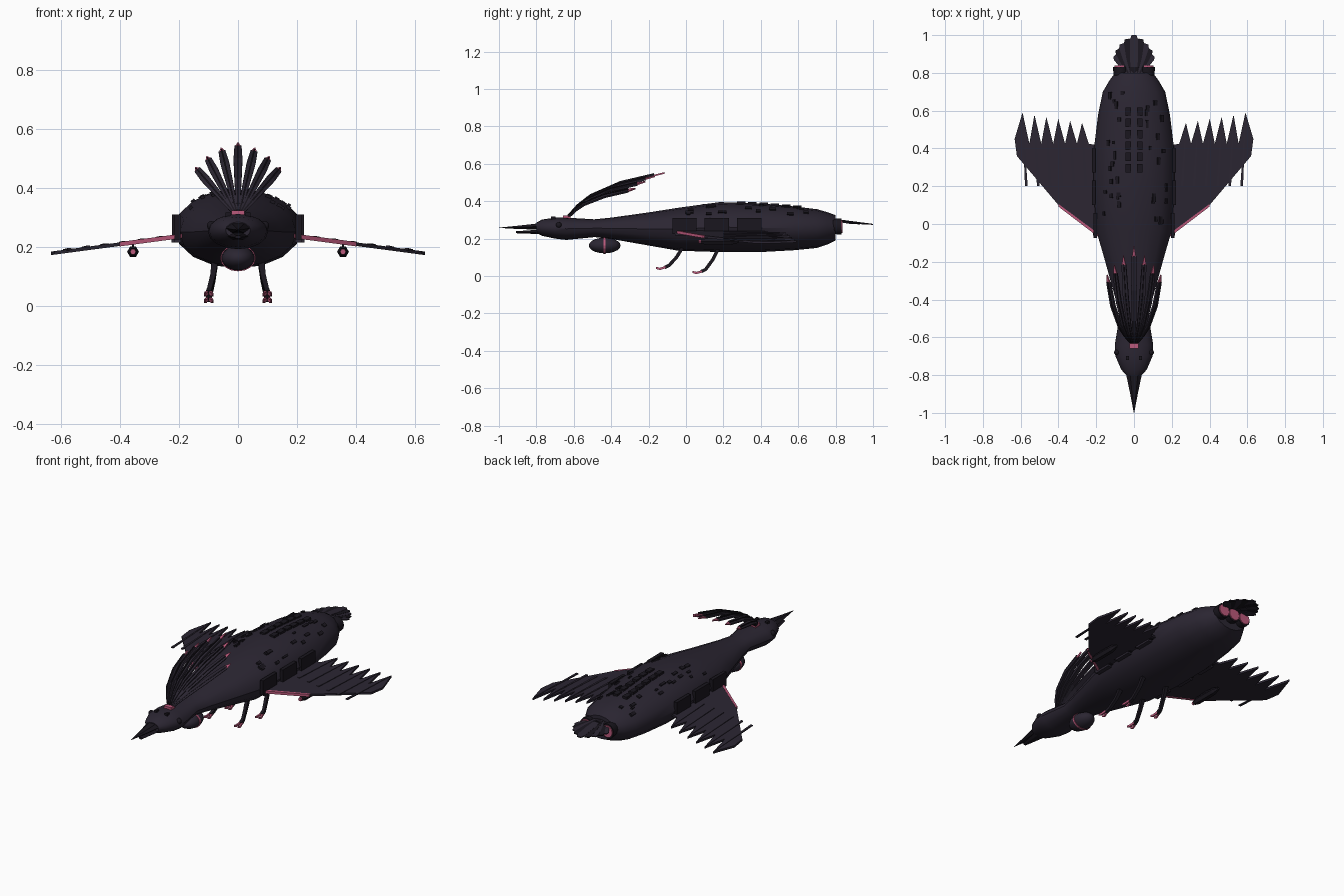
import bpy, bmesh, math, random
from mathutils import Vector, Matrix

if "Cube" in bpy.data.objects:
    bpy.data.objects.remove(bpy.data.objects["Cube"])

random.seed(4)


def material(name, rgb):
    m = bpy.data.materials.new(name)
    m.diffuse_color = (*rgb, 1)
    m.use_nodes = True
    m.node_tree.nodes["Principled BSDF"].inputs["Base Color"].default_value = m.diffuse_color
    return m


DARK = material("dark_plum", (0.024, 0.019, 0.032))
BLACK = material("black", (0.010, 0.008, 0.013))
PINK = material("pink", (0.50, 0.10, 0.20))


def finish(name, bm, mat, smooth=None):
    bmesh.ops.recalc_face_normals(bm, faces=bm.faces)
    me = bpy.data.meshes.new(name)
    bm.to_mesh(me)
    bm.free()
    me.materials.append(mat)
    if smooth:
        me.shade_smooth()
        me.set_sharp_from_angle(angle=math.radians(smooth))
    ob = bpy.data.objects.new(name, me)
    bpy.context.collection.objects.link(ob)
    return ob


def loft(name, rings, mat, smooth=None):
    bm = bmesh.new()
    vs = [[bm.verts.new(p) for p in r] for r in rings]
    n = len(vs[0])
    for a, b in zip(vs, vs[1:]):
        for i in range(n):
            bm.faces.new((a[i], a[(i + 1) % n], b[(i + 1) % n], b[i]))
    bm.faces.new(vs[0])
    bm.faces.new(vs[-1])
    return finish(name, bm, mat, smooth)


def oval(y, w, top, bot, n=16, x=0):
    c, h = (top + bot) / 2, (top - bot) / 2
    return [(x + w * math.cos(2 * math.pi * i / n), y, c + h * math.sin(2 * math.pi * i / n))
            for i in range(n)]


def blade(name, pts, widths, thick, side, mat):
    # flat strip following a path
    pts = [Vector(p) for p in pts]
    side = Vector(side)
    rings = []
    for i, (p, w) in enumerate(zip(pts, widths)):
        t = pts[min(i + 1, len(pts) - 1)] - pts[max(i - 1, 0)]
        up = t.cross(side).normalized() * thick / 2
        s = side * w / 2
        rings.append([p - s - up, p + s - up, p + s + up, p - s + up])
    return loft(name, rings, mat)


def box(name, loc, size, mat, rot=None):
    bm = bmesh.new()
    m = Matrix.Translation(loc) @ (rot or Matrix()) @ Matrix.Diagonal((*size, 1))
    bmesh.ops.create_cube(bm, size=1, matrix=m)
    return finish(name, bm, mat)


def plate(name, outline, zf, thick, mat):
    bm = bmesh.new()
    f = bm.faces.new([bm.verts.new((x, y, zf(x) - thick / 2)) for x, y in outline])
    r = bmesh.ops.extrude_face_region(bm, geom=[f])
    bmesh.ops.translate(bm, vec=(0, 0, thick),
                        verts=[v for v in r["geom"] if isinstance(v, bmesh.types.BMVert)])
    return finish(name, bm, mat)


# body, neck and head: y, half width, top, bottom
SECT = [(-.80, .042, .285, .23), (-.77, .068, .302, .215), (-.70, .098, .312, .20),
        (-.64, .102, .312, .193), (-.49, .077, .303, .208), (-.40, .097, .312, .198),
        (-.20, .152, .34, .163), (-.04, .198, .365, .135), (.18, .215, .395, .128),
        (.40, .212, .388, .128), (.58, .19, .372, .138), (.70, .165, .357, .15),
        (.76, .13, .34, .17), (.80, .10, .325, .19)]
loft("hull", [oval(*s) for s in SECT], DARK, 35)


def surface(y, ang):
    for a, b in zip(SECT, SECT[1:]):
        if a[0] <= y <= b[0]:
            t = (y - a[0]) / (b[0] - a[0])
            w, top, bot = [a[k] + (b[k] - a[k]) * t for k in (1, 2, 3)]
            return Vector((w * math.sin(ang), y, (top + bot) / 2 + (top - bot) / 2 * math.cos(ang)))


# beak
loft("upper_beak", [oval(-.78, .045, .285, .245, 6), oval(-.90, .02, .27, .25, 6),
                    oval(-1.0, .001, .259, .257, 6)], BLACK)
loft("lower_beak", [oval(-.78, .038, .25, .222, 6), oval(-.91, .012, .24, .228, 6)], BLACK)

# roof windows
for row in range(6):
    for x in (-.031, .031):
        y = .295 + row * .06
        box("roof_window", (x, y, surface(y, .14).z + .001), (.03, .045, .014), BLACK)

# scattered hull plates
for i in range(34):
    y, a = random.uniform(.0, .72), random.choice((-1, 1)) * random.uniform(.35, .95)
    box("hull_plate", surface(y, a), (random.uniform(.01, .02), random.uniform(.015, .045), .012),
        BLACK, Matrix.Rotation(a * .8, 4, 'Y'))

# rear engines with glowing nozzles
for x in (-.07, 0, .07):
    loft("engine", [oval(.77, .034, .30, .23, 12, x), oval(.81, .04, .308, .222, 12, x),
                    oval(.832, .04, .308, .222, 12, x)], BLACK, 35)
    loft("engine_glow", [oval(.825, .034, .30, .23, 12, x), oval(.838, .034, .30, .23, 12, x)], PINK)

# tail fan
for i in range(-4, 5):
    a = math.radians(10 * i)
    L = .225 - .07 * abs(i) / 4
    d = Vector((math.sin(a), math.cos(a), -.13))
    o = Vector((0, .775, .305 - .001 * abs(i)))
    blade("tail_feather", [o, o + d * L * .55, o + d * L * .9, o + d * L],
          [.03, .045, .042, .026], .006, (math.cos(a), -math.sin(a), 0), BLACK if i % 2 else DARK)

# crest feathers
PROFILE = [(0, 0), (.055, .06), (.12, .11), (.28, .18), (.46, .222)]
for i in range(-3, 4):
    a = math.radians(13.5 * i)
    k = abs(i) / 3

    def at(y, r):
        r *= 1 - .15 * k
        return (r * math.sin(a) + .004 * i, -.63 + y * (1 - .3 * k), .315 + r * math.cos(a))
    side = (math.cos(a), 0, -math.sin(a))
    blade("crest_feather", [at(*p) for p in PROFILE], [.012, .018, .024, .03, .024], .012, side, DARK)
    blade("crest_quill", [at(y, r + .008) for y, r in PROFILE], [.005] * 5, .01, side, BLACK)
    blade("crest_tip", [at(.455, .221), at(.515, .236)], [.022, .002], .008, side, PINK)
box("crest_base", (0, -.638, .314), (.045, .04, .02), PINK)

# throat pod with ring
bm = bmesh.new()
bmesh.ops.create_uvsphere(bm, u_segments=16, v_segments=10, radius=1,
                          matrix=Matrix.Translation((0, -.435, .163)) @ Matrix.Diagonal((.057, .085, .042, 1)))
finish("throat_pod", bm, DARK, 40)
loft("throat_ring", [oval(y, .06, .208, .118, 16) for y in (-.44, -.43)], PINK)

for s in (-1, 1):
    # wing with saw-tooth feathers
    def wz(x):
        return .235 - (abs(x) - .21) * .133
    tips = [(.59 - .063 * k, .59 - .011 * k) for k in range(6)]
    edge = [(.16, -.07), (.21, -.045), (.40, .10), (.62, .36), (.632, .45)]
    for x, y in tips:
        edge += [(x, y), (x - .036, .425)]
    edge += [(.16, .41)]
    plate("wing", [(s * x, y) for x, y in edge], wz, .012, DARK)
    for x, y in tips:
        blade("wing_feather_rib", [(s * (x - .02), .2, wz(x - .02) + .006), (s * x, y - .02, wz(x) + .005)],
              [.014, .004], .006, (1, 0, 0), DARK)
    plate("wing_edge", [(s * x, y) for x, y in ((.19, -.068), (.40, .092), (.40, .106), (.19, -.05))],
          wz, .015, PINK)

    # gun under wing
    x = s * .355
    loft("wing_gun", [oval(y, r, .184 + r, .184 - r, 6, x)
                      for y, r in ((.08, .012), (.11, .02), (.24, .02), (.28, .008))], BLACK)
    loft("gun_tip", [oval(y, .01, .194, .174, 6, x) for y in (.068, .085)], PINK)
    box("gun_mount", (x, .17, .205), (.008, .06, .03), BLACK)

    # side hatches
    for y, x, w in ((-.008, .205, .13), (.165, .213, .13), (.338, .213, .13)):
        box("side_hatch", (s * x, y, .268), (.02, w, .085), BLACK)
        box("side_hatch_lip", (s * x, y, .222), (.024, w * .8, .012), DARK)

    # eyes
    box("brow_stud", (s * .034, -.71, .307), (.016, .022, .02), BLACK)
    bm = bmesh.new()
    bmesh.ops.create_uvsphere(bm, u_segments=10, v_segments=6, radius=.016,
                              matrix=Matrix.Translation((s * .09, -.68, .272)))
    finish("eye", bm, BLACK, 40)

    # legs with claws
    for y, z in ((-.03, .022), (.165, 0)):
        blade("leg", [(s * .078, y + .01, .15), (s * .085, y - .02, .09 + z * .5), (s * .096, y - .06, .035 + z),
                      (s * .099, y - .085, .023 + z)], [.022, .018, .016, .018], .018, (1, 0, 0), BLACK)
        for dx in (-.012, .012):
            blade("claw", [(s * .099 + dx * .4, y - .08, .025 + z), (s * .099 + dx, y - .11, .016 + z),
                           (s * .099 + dx, y - .13, .022 + z)], [.009, .008, .002], .012, (1, 0, 0), PINK)
